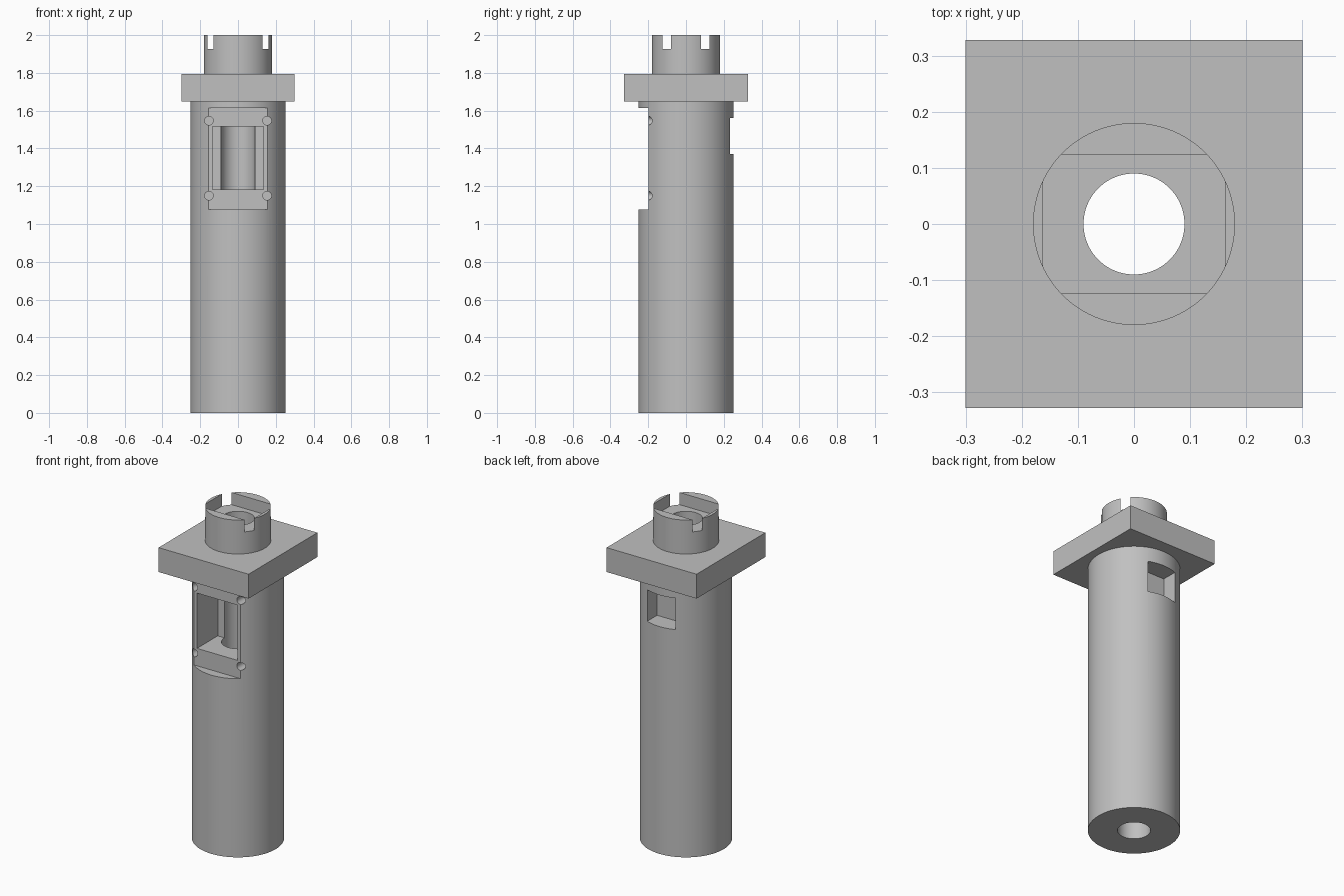
import bpy
import bmesh
import math
from mathutils import Matrix

cube = bpy.data.objects.get("Cube")
if cube:
    bpy.data.objects.remove(cube, do_unlink=True)

GREY = (0.53, 0.53, 0.53, 1.0)
grey = bpy.data.materials.new("plain grey")
grey.use_nodes = True
grey.diffuse_color = GREY
grey.node_tree.nodes["Principled BSDF"].inputs["Base Color"].default_value = GREY


def finish(name, bm):
    mesh = bpy.data.meshes.new(name)
    bm.to_mesh(mesh)
    bm.free()
    mesh.materials.append(grey)
    obj = bpy.data.objects.new(name, mesh)
    bpy.context.collection.objects.link(obj)
    return obj


def box(name, x, y, z):
    """Box from (low, high) pairs on each axis."""
    bm = bmesh.new()
    bmesh.ops.create_cube(bm, size=1)
    for v in bm.verts:
        v.co = [lo + (c + 0.5) * (hi - lo) for c, (lo, hi) in zip(v.co, (x, y, z))]
    return finish(name, bm)


def cylinder(name, radius, depth, centre, along_y=False, sides=96):
    bm = bmesh.new()
    turn = Matrix.Rotation(math.pi / 2, 4, "X") if along_y else Matrix()
    bmesh.ops.create_cone(bm, cap_ends=True, segments=sides, radius1=radius,
                          radius2=radius, depth=depth,
                          matrix=Matrix.Translation(centre) @ turn)
    return finish(name, bm)


def boolean(target, tool, operation="DIFFERENCE"):
    mod = target.modifiers.new(tool.name, "BOOLEAN")
    mod.operation = operation
    mod.solver = "EXACT"
    mod.object = tool
    bpy.context.view_layer.objects.active = target
    bpy.ops.object.modifier_apply(modifier=mod.name)
    bpy.data.objects.remove(tool, do_unlink=True)


# Main solid: tube, square flange and top collar
body = cylinder("flanged_tube", 0.252, 1.70, (0, 0, 0.85))
boolean(body, box("flange", (-0.3, 0.3), (-0.328, 0.328), (1.648, 1.795)), "UNION")
boolean(body, cylinder("collar", 0.18, 0.25, (0, 0, 1.875)), "UNION")

# Collar notches: a rectangular pocket that breaks through at four corners
boolean(body, box("collar_pocket", (-0.162, 0.162), (-0.124, 0.124), (1.927, 2.1)))

# Front flat, window into the bore, and blind back pocket
boolean(body, box("front_flat", (-0.165, 0.165), (-0.4, -0.198), (1.077, 1.615)))
boolean(body, box("front_window", (-0.135, 0.135), (-0.4, 0.0), (1.182, 1.515)))
boolean(body, box("back_pocket", (-0.095, 0.095), (0.14, 0.4), (1.37, 1.56)))

# Screw holes at the corners of the front flat
for x in (-0.154, 0.154):
    for z in (1.15, 1.547):
        boolean(body, cylinder("screw_hole", 0.023, 0.3, (x, -0.25, z), True, 32))

# Through bore
boolean(body, cylinder("bore", 0.09, 3, (0, 0, 1)))

bpy.ops.object.select_all(action="DESELECT")
body.select_set(True)
bpy.context.view_layer.objects.active = body
bpy.ops.object.shade_smooth_by_angle(angle=math.radians(30))
